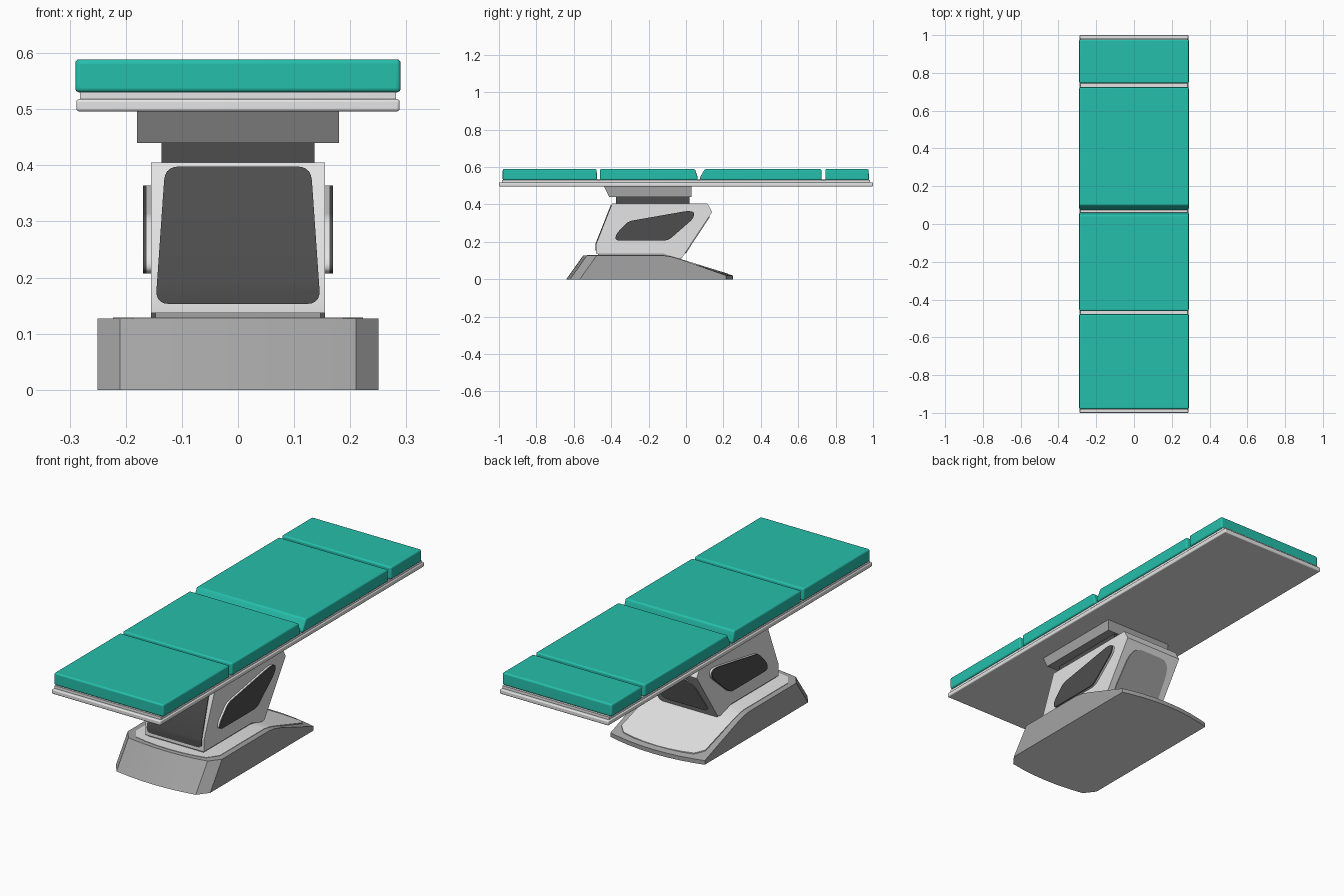
import bpy, bmesh, math
from mathutils import Vector

if "Cube" in bpy.data.objects:
    bpy.data.objects.remove(bpy.data.objects["Cube"])


def material(name, rgb):
    m = bpy.data.materials.new(name)
    m.diffuse_color = (*rgb, 1)
    m.use_nodes = True
    m.node_tree.nodes["Principled BSDF"].inputs["Base Color"].default_value = m.diffuse_color
    return m


TEAL = material("teal vinyl", (0.019, 0.52, 0.41))
LIGHT = material("light grey", (0.78, 0.78, 0.78))
MID = material("mid grey", (0.37, 0.37, 0.37))
DARK = material("dark grey", (0.076, 0.076, 0.076))


def finish(name, bm, mats, bevel=0, segments=3):
    """Turn a bmesh into an object, with optional rounded edges."""
    bmesh.ops.recalc_face_normals(bm, faces=bm.faces[:])
    me = bpy.data.meshes.new(name)
    bm.to_mesh(me)
    bm.free()
    ob = bpy.data.objects.new(name, me)
    bpy.context.collection.objects.link(ob)
    for m in mats:
        me.materials.append(m)
    if bevel:
        b = ob.modifiers.new("bevel", 'BEVEL')
        b.width, b.segments, b.limit_method = bevel, segments, 'ANGLE'
        b.angle_limit = math.radians(25)
    bpy.ops.object.select_all(action='DESELECT')
    bpy.context.view_layer.objects.active = ob
    ob.select_set(True)
    bpy.ops.object.shade_smooth_by_angle(angle=math.radians(35))
    return ob


def slab(pts, depth, split=None, shape=None):
    """Flat outline, optionally folded along a height, extruded by depth."""
    bm = bmesh.new()
    bm.faces.new([bm.verts.new(p) for p in pts])
    if split is not None:
        bmesh.ops.bisect_plane(bm, geom=bm.verts[:] + bm.edges[:] + bm.faces[:],
                               plane_co=(0, 0, split), plane_no=(0, 0, 1))
    if shape:
        for v in bm.verts:
            v.co = shape(v.co)
    r = bmesh.ops.extrude_face_region(bm, geom=bm.faces[:], use_keep_orig=True)
    bmesh.ops.translate(bm, vec=depth,
                        verts=[g for g in r["geom"] if isinstance(g, bmesh.types.BMVert)])
    return bm


def prism(name, outline, half, mat, bevel=0, segments=3):
    """Side profile (y, z) extruded across x."""
    bm = slab([(-half, y, z) for y, z in outline], (2 * half, 0, 0))
    return finish(name, bm, [mat], bevel, segments)


def rounded(pts, r, n=5):
    """Round the corners of a 2D polygon."""
    out = []
    for i, p in enumerate(pts):
        p = Vector(p)
        ends = []
        for q in (Vector(pts[i - 1]), Vector(pts[(i + 1) % len(pts)])):
            d = q - p
            ends.append(p + d.normalized() * min(r, d.length * 0.45))
        for k in range(n + 1):
            t = k / n
            out.append(ends[0] * (1 - t) ** 2 + p * 2 * t * (1 - t) + ends[1] * t * t)
    return out


# Base: profile lofted across x, with bowed ends and chamfered front corners
XS = [-0.25, -0.21, -0.14, -0.07, 0, 0.07, 0.14, 0.21, 0.25]


def front_off(x):
    a = abs(x)
    return 0.02 * (a / 0.21) ** 2 + max(0, a - 0.21) * 1.1


def back_off(x):
    return -0.035 * (x / 0.25) ** 2


def loft(xs, section):
    bm = bmesh.new()
    rows = [[bm.verts.new((x, y, z)) for y, z in section(x)] for x in xs]
    n = len(rows[0])
    for a, b in zip(rows, rows[1:]):
        for i in range(n):
            bm.faces.new((a[i], a[(i + 1) % n], b[(i + 1) % n], b[i]))
    bm.faces.new(rows[0])
    bm.faces.new(rows[-1])
    return bm


def base_section(x):
    f, b = front_off(x), back_off(x)
    return [(-0.64 + f, 0), (-0.55 + f, 0.127), (-0.12, 0.127), (-0.08, 0.121),
            (-0.03, 0.107), (0.25 + b, 0.02), (0.25 + b, 0)]


def cover_section(x):
    f, b = front_off(x * 1.13), back_off(x)
    end = 0.225 + b - max(0, abs(x) - 0.19) * 0.8
    top = [(-0.528 + f, 0.127), (-0.12, 0.127), (-0.08, 0.121), (-0.03, 0.107),
           (end, 0.107 - (end + 0.03) * 0.087 / 0.28)]
    return [(y, z + 0.002) for y, z in top] + [(y, z - 0.003) for y, z in reversed(top)]


base = finish("base", loft(XS, base_section), [MID, LIGHT])
for f in base.data.polygons:
    if f.normal.z < -0.9:
        f.material_index = 1
finish("base_top_cover", loft([x * 0.89 for x in XS], cover_section), [LIGHT])

# Column: leaning body on a slightly narrower foot
prism("column_foot", [(-0.47, 0.12), (-0.47, 0.142), (-0.06, 0.142), (-0.02, 0.125), (-0.03, 0.1),
                      (-0.12, 0.12)], 0.147, MID)
prism("column", [(-0.48, 0.137), (-0.48, 0.19), (-0.395, 0.405), (0.115, 0.405),
                 (0.14, 0.36), (-0.02, 0.117), (-0.04, 0.113), (-0.12, 0.137)],
      0.155, LIGHT)

# Side panels: light raised rim with a dark plate on it
SIDE = rounded([(-0.378, 0.207), (-0.375, 0.24), (-0.31, 0.31), (0.01, 0.366),
                (0.045, 0.36), (0.04, 0.325), (-0.095, 0.207)], 0.025)
for s, side in ((1, "right"), (-1, "left")):
    for name, x, t, mat in (("rim", 0.154, 0.009, LIGHT), ("panel", 0.163, 0.006, DARK)):
        bm = slab([(s * x, p.x, p.y) for p in SIDE], (s * t, 0, 0))
        finish(f"{side}_side_{name}", bm, [mat])


# Front panel: folded over the bend of the column front
def on_front(c):
    return Vector((c.x, -0.48 + max(0, c.z - 0.19) * 0.085 / 0.215, c.z))


pts = rounded([(-0.147, 0.153), (0.147, 0.153), (0.13, 0.398), (-0.13, 0.398)], 0.025)
finish("front_panel", slab([(p.x, 0, p.y) for p in pts], (0, -0.004, 0), 0.19, on_front), [DARK])


# Back panel on the overhanging rear face
def on_back(c):
    return Vector((c.x, -0.02 + (c.z - 0.117) * 0.16 / 0.243, c.z))


pts = rounded([(-0.125, 0.14), (0.125, 0.14), (0.115, 0.3), (0.085, 0.335),
               (-0.085, 0.335), (-0.115, 0.3)], 0.035)
finish("back_panel", slab([(p.x, 0, p.y) for p in pts], (0, 0.004, -0.002), None, on_back), [MID])

# Lift neck and table mount
prism("lift_neck", [(-0.375, 0.40), (-0.375, 0.445), (0.02, 0.445), (0.02, 0.40)], 0.136, DARK)
prism("table_mount", [(-0.41, 0.44), (-0.44, 0.498), (0.03, 0.498), (0.03, 0.44)], 0.18, MID)

# Tabletop: light tray and a narrower pad board
prism("tabletop_tray", [(-1, 0.496), (-1, 0.518), (1, 0.518), (1, 0.496)],
      0.288, LIGHT, 0.005)
prism("pad_board", [(-0.985, 0.515), (-0.985, 0.531), (0.985, 0.531), (0.985, 0.515)],
      0.282, LIGHT)
for i, y in enumerate((-0.467, 0.069, 0.735)):
    prism(f"hinge_strip_{i + 1}", [(y - 0.01, 0.525), (y - 0.01, 0.536),
                                   (y + 0.01, 0.536), (y + 0.01, 0.525)], 0.18, LIGHT)

# Cushions: (bottom start, bottom end, top start, top end)
CUSHIONS = {"leg_cushion": (-0.98, -0.476, -0.98, -0.478),
            "seat_cushion": (-0.46, 0.062, -0.46, 0.048),
            "back_cushion": (0.075, 0.725, 0.1, 0.724),
            "head_cushion": (0.745, 0.978, 0.745, 0.976)}
for name, (b0, b1, t0, t1) in CUSHIONS.items():
    prism(name, [(b0, 0.53), (b0, 0.545), (t0, 0.589), (t1, 0.589), (b1, 0.545),
                 (b1, 0.53)], 0.29, TEAL, 0.008, 5)
